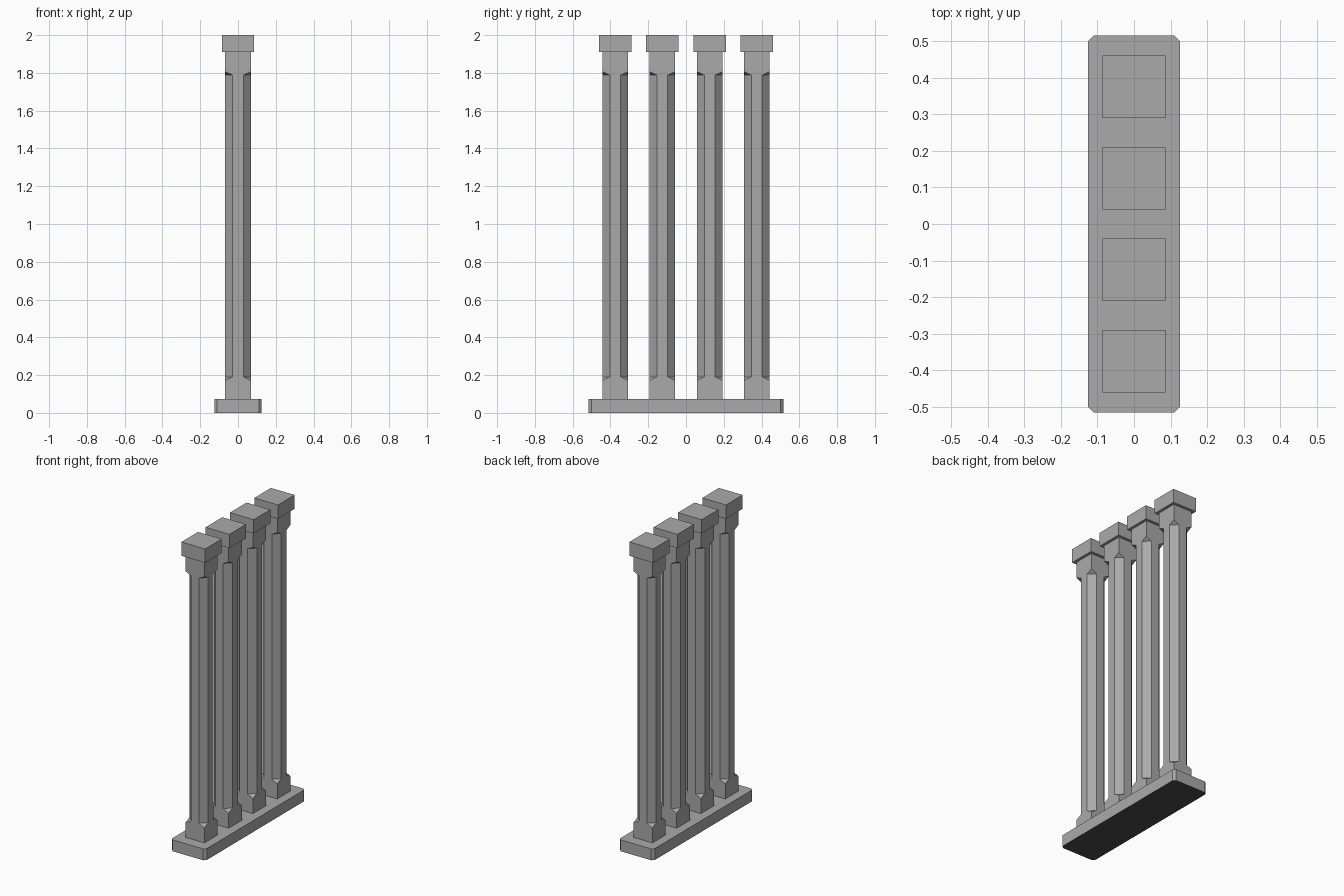
import bpy, bmesh
from mathutils import Matrix, Vector

if "Cube" in bpy.data.objects:
    bpy.data.objects.remove(bpy.data.objects["Cube"])


def material(name, value):
    mat = bpy.data.materials.new(name)
    mat.use_nodes = True
    color = (value, value, value, 1)
    mat.diffuse_color = color
    mat.node_tree.nodes["Principled BSDF"].inputs["Base Color"].default_value = color
    return mat


stone = material("grey_stone", 0.4)
dark = material("dark_underside", 0.07)


def finish(bm, name):
    bmesh.ops.remove_doubles(bm, verts=bm.verts, dist=1e-5)
    bmesh.ops.recalc_face_normals(bm, faces=bm.faces)
    mesh = bpy.data.meshes.new(name)
    bm.to_mesh(mesh)
    bm.free()
    mesh.materials.append(stone)
    obj = bpy.data.objects.new(name, mesh)
    bpy.context.collection.objects.link(obj)
    return obj


def box(name, size, center, chamfer=0):
    bm = bmesh.new()
    bmesh.ops.create_cube(bm, size=1)
    bmesh.ops.scale(bm, vec=size, verts=bm.verts)
    bmesh.ops.translate(bm, vec=center, verts=bm.verts)
    if chamfer:
        upright = [e for e in bm.edges
                   if abs(e.verts[0].co.z - e.verts[1].co.z) > 0.01]
        bmesh.ops.bevel(bm, geom=upright, offset=chamfer, segments=1,
                        affect='EDGES')
    return finish(bm, name)


def shaft(name, y, half, flat, bottom, top, low, high, slope):
    """Square shaft whose corners are chamfered between sloped stops."""
    bm = bmesh.new()
    a, b = low + slope, high - slope
    # Right-hand outline of one side, from bottom to top
    edge = [(half, bottom), (half, low), (flat, a),
            (flat, b), (half, high), (half, top)]
    outline = edge + [(-x, z) for x, z in reversed(edge)]
    for turn in range(4):
        rot = Matrix.Rotation(turn * 1.5707963, 3, 'Z')

        def face(points):
            bm.faces.new([bm.verts.new(rot @ Vector(p) + Vector((0, y, 0)))
                          for p in points])
        # Flat side
        face([(x, -half, z) for x, z in outline])
        # Corner chamfer and its two stops
        face([(flat, -half, a), (half, -flat, a),
              (half, -flat, b), (flat, -half, b)])
        for tip, z in ((low, a), (high, b)):
            face([(half, -half, tip), (half, -flat, z), (flat, -half, z)])
    for z in (bottom, top):
        bm.faces.new([bm.verts.new((sx * half, y + sy * half, z))
                      for sx, sy in ((-1, -1), (1, -1), (1, 1), (-1, 1))])
    return finish(bm, name)


# Base slab with clipped corners and a dark underside
slab = box("base_slab", (0.25, 1.03, 0.074), (0, 0, 0.037), chamfer=0.015)
slab.data.materials.append(dark)
for poly in slab.data.polygons:
    if poly.normal.z < -0.5:
        poly.material_index = 1

# Row of four posts with square caps
for i in range(4):
    y = -0.375 + 0.25 * i
    shaft(f"post_shaft_{i + 1}", y, half=0.0675, flat=0.028, bottom=0.074,
          top=1.91, low=0.172, high=1.807, slope=0.019)
    box(f"post_cap_{i + 1}", (0.171, 0.171, 0.09), (0, y, 1.955))
